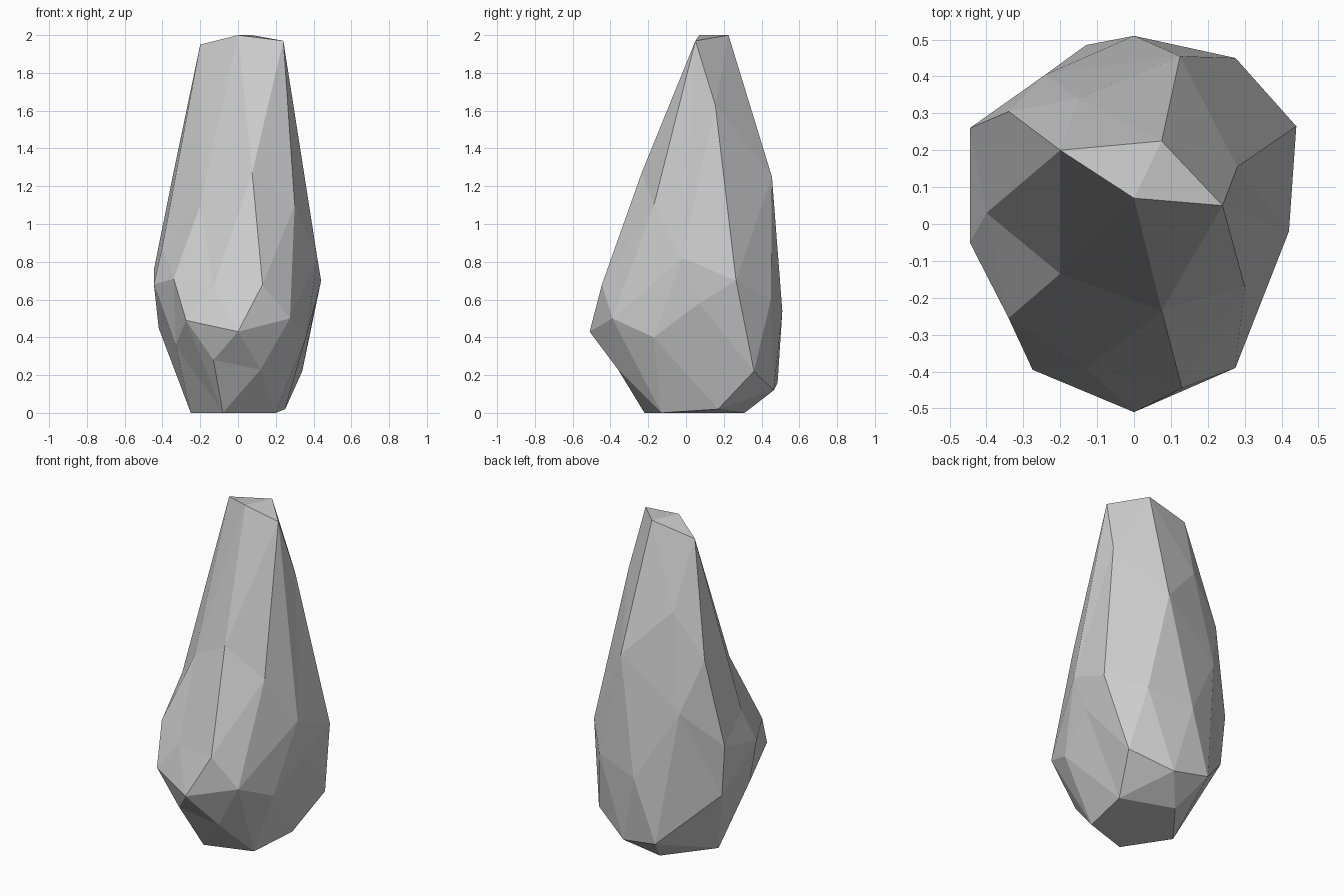
import bpy, bmesh
from mathutils import Vector

# Corner points of the faceted boulder, grouped by height band
bands = {
    "top": [(0, .07, 2), (.24, .05, 1.97), (.075, .225, 2), (-.2, .2, 1.95)],
    "shoulder": [(.28, .155, 1.63), (-.15, .34, 1.54), (.125, .455, 1.25),
                 (-.34, .305, 1.28), (.075, -.235, 1.27), (.3, -.17, 1.1),
                 (-.2, -.135, 1.1)],
    "belly": [(-.4, .03, .88), (-.24, .405, .96), (.42, -.02, .82),
              (-.445, .26, .76), (.44, .265, .7), (-.34, -.255, .71),
              (-.445, -.05, .68), (.13, -.445, .68), (-.13, -.39, .67),
              (.275, .45, .6), (.41, .07, .58), (0, .51, .54)],
    "lower": [(.275, -.39, .5), (-.275, -.395, .49), (0, -.51, .43),
              (-.42, .25, .45), (.36, -.17, .4), (-.33, -.15, .36),
              (-.13, -.385, .28), (.12, -.36, .23), (.34, .36, .22),
              (-.13, .485, .16), (.1, .465, .12)],
    "base": [(-.08, -.22, 0), (.2, -.13, 0), (.25, .17, .02),
             (-.04, .31, 0), (-.25, .04, 0)],
}

# Wrap a skin round the points: hull them on a rounded form, then move them
# to their real places so that slight dents survive
centre = Vector((0, .05, .85))
bm = bmesh.new()
real = {}
for pts in bands.values():
    for p in pts:
        d = Vector(p) - centre
        d = Vector((d.x / .45, d.y / .48, d.z))
        v = bm.verts.new(d * d.length ** -0.6)
        real[v] = Vector(p)
bmesh.ops.convex_hull(bm, input=list(bm.verts))
for v, p in real.items():
    if v.is_valid:
        v.co = p
bmesh.ops.delete(bm, geom=[v for v in bm.verts if not v.link_faces], context='VERTS')
bmesh.ops.recalc_face_normals(bm, faces=list(bm.faces))

mesh = bpy.data.meshes.new("rock")
bm.to_mesh(mesh)
bm.free()
rock = bpy.data.objects.new("rock", mesh)
bpy.context.collection.objects.link(rock)
